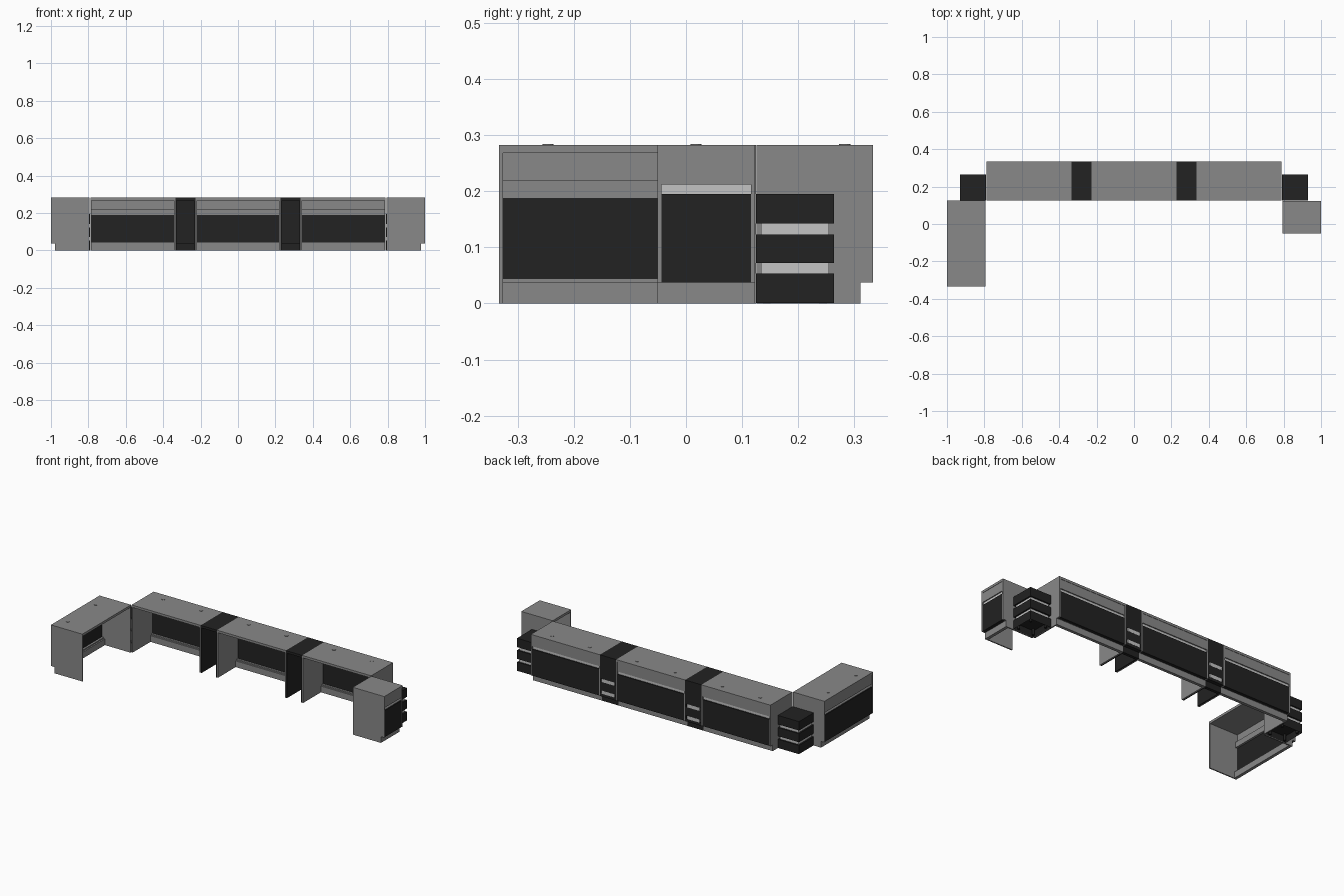
import bpy, bmesh, math
from mathutils import Matrix, Vector

cube = bpy.data.objects.get("Cube")
if cube:
    bpy.data.objects.remove(cube, do_unlink=True)


def material(name, value):
    m = bpy.data.materials.new(name)
    m.use_nodes = True
    colour = (value, value, value, 1)
    m.diffuse_color = colour
    m.node_tree.nodes["Principled BSDF"].inputs["Base Color"].default_value = colour
    return m


GREY = material("grey laminate", 0.25)
BLACK = material("black laminate", 0.016)
LIGHT = material("light strip", 0.55)

TOP, SLAB, KICK, NOTCH = 0.282, 0.268, 0.037, 0.022
DEPTH, T = 0.207, 0.007


def finish(name, bm, mat, place):
    bmesh.ops.recalc_face_normals(bm, faces=bm.faces)
    mesh = bpy.data.meshes.new(name)
    bm.to_mesh(mesh)
    bm.free()
    mesh.materials.append(mat)
    ob = bpy.data.objects.new(name, mesh)
    ob.matrix_world = place
    bpy.context.collection.objects.link(ob)
    return ob


def box(name, mat, place, x, y, z, hollow=0):
    """Box from (low, high) ranges; hollow sinks a recess into its underside."""
    bm = bmesh.new()
    bmesh.ops.create_cube(bm, size=1)
    for v in bm.verts:
        v.co = Vector([r[0] if c < 0 else r[1] for c, r in zip(v.co, (x, y, z))])
    if hollow:
        bm.normal_update()
        under = [f for f in bm.faces if f.normal.z < -0.5]
        bmesh.ops.inset_region(bm, faces=under, thickness=0.01)
        for v in under[0].verts:
            v.co.z += hollow
    return finish(name, bm, mat, place)


def disc(name, mat, place, x, y, z, radius, height):
    bm = bmesh.new()
    bmesh.ops.create_cone(bm, cap_ends=True, segments=16, radius1=radius,
                          radius2=radius, depth=height,
                          matrix=Matrix.Translation((x, y, z + height / 2)))
    return finish(name, bm, mat, place)


def side_panel(name, mat, place, x):
    """Full-depth upright with a toe notch at its outer foot."""
    bm = bmesh.new()
    outline = [(0, 0), (DEPTH - NOTCH, 0), (DEPTH - NOTCH, KICK),
               (DEPTH, KICK), (DEPTH, SLAB), (0, SLAB)]
    face = bm.faces.new([bm.verts.new((x, y, z)) for y, z in outline])
    ext = bmesh.ops.extrude_face_region(bm, geom=[face])
    moved = [v for v in ext["geom"] if isinstance(v, bmesh.types.BMVert)]
    bmesh.ops.translate(bm, verts=moved, vec=(T, 0, 0))
    return finish(name, bm, mat, place)


def frame(name, mat, place, half):
    """Top slab, two uprights and a recessed plinth."""
    box(name + "_top", mat, place, (-half, half), (0, DEPTH), (SLAB, TOP))
    for side, x in (("right", -half), ("left", half - T)):
        side_panel(f"{name}_{side}_panel", mat, place, x)
    box(name + "_plinth", mat, place, (T - half, half - T),
        (DEPTH - 0.04, DEPTH - NOTCH), (0, KICK))


def desk(name, place, length, grommets=()):
    half = length / 2
    frame(name, GREY, place, half)
    span = (T - half, half - T)
    back = DEPTH - 0.002
    # outer apron, lit channel and dark front panel
    box(name + "_apron", GREY, place, span, (back - 0.018, back), (0.212, SLAB))
    box(name + "_light_strip", LIGHT, place, span, (back - 0.014, back - 0.006), (0.19, 0.216))
    box(name + "_front_panel", BLACK, place, span, (back - 0.018, back), (KICK, 0.195))
    # inner rails
    box(name + "_upper_rail", GREY, place, span, (back - 0.03, back - 0.018), (0.187, 0.22))
    box(name + "_lower_rail", GREY, place, span, (back - 0.03, back - 0.016), (KICK, 0.044))
    for i, x in enumerate(grommets):
        disc(f"{name}_grommet_{i + 1}", GREY, place, x, 0.157, TOP, 0.01, 0.002)


def divider(name, place, length):
    half = length / 2
    frame(name, BLACK, place, half)
    span = (T - half, half - T)
    for i, z in enumerate(((KICK, 0.053), (0.072, 0.123), (0.142, SLAB))):
        box(f"{name}_slab_{i + 1}", BLACK, place, (-half, half), (DEPTH - 0.02, DEPTH), z)
    box(name + "_backing", BLACK, place, span, (DEPTH - 0.03, DEPTH - 0.018), (KICK, SLAB))
    for i, z in enumerate(((0.053, 0.072), (0.123, 0.142))):
        box(f"{name}_light_{i + 1}", LIGHT, place, (0.012 - half, half - 0.012),
            (DEPTH - 0.018, DEPTH + 0.0005), z)


def corner_stack(name, place, size):
    half = size / 2
    # three dark blocks around a light core
    for i, z in enumerate(((0.001, 0.053), (0.072, 0.123), (0.142, 0.195))):
        box(f"{name}_block_{i + 1}", BLACK, place, (-half, half), (-half, half), z,
            hollow=0.035 if i == 0 else 0)
    core = (0.009 - half, half - 0.009)
    box(name + "_core", LIGHT, place, core, core, (0.053, 0.142))
    for x in (-0.05, 0.05):
        for y in (-0.05, 0.05):
            disc(name + "_foot", BLACK, place, x, y, 0, 0.007, 0.038)


def at(x, y, turn=0):
    return Matrix.Translation((x, y, 0)) @ Matrix.Rotation(math.radians(turn), 4, "Z")


# back row: three desks with dark dividers between them
ROW = 0.126
for label, x in (("right", -0.562), ("middle", 0), ("left", 0.562)):
    desk(label + "_desk", at(x, ROW), 0.455, (-0.127, 0.122))
for label, x in (("right", -0.281), ("left", 0.281)):
    divider(label + "_divider", at(x, ROW), 0.107)

# wings, facing outwards
desk("long_wing", at(-0.793, -0.104, 90), 0.458, (-0.142, 0.122))
desk("short_wing", at(0.793, 0.036, -90), 0.174)

# corner stacks
for label, s in (("right", -1), ("left", 1)):
    corner_stack(label + "_corner_stack", at(s * 0.86, 0.194), 0.139)
